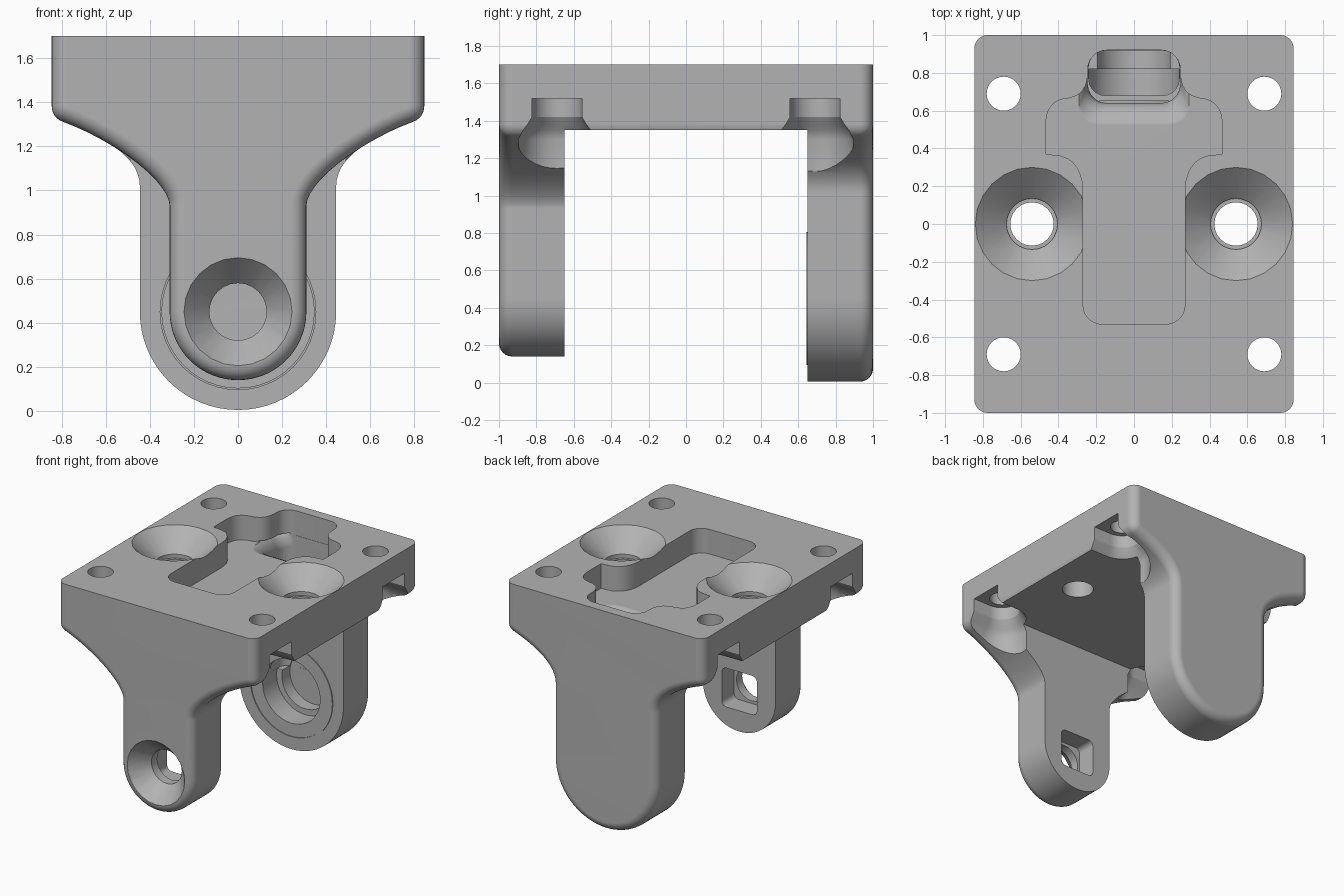
import bpy, bmesh
from math import sin, cos, pi, radians
from mathutils import Vector
from mathutils.geometry import interpolate_bezier

cube = bpy.data.objects.get("Cube")
if cube:
    bpy.data.objects.remove(cube, do_unlink=True)

grey = bpy.data.materials.new("matte grey")
grey.use_nodes = True
grey.diffuse_color = (0.45, 0.45, 0.45, 1)
grey.node_tree.nodes["Principled BSDF"].inputs["Base Color"].default_value = (0.45, 0.45, 0.45, 1)


def loft(name, sections, capped=True):
    """Skin closed 3D outlines that share a point count."""
    bm = bmesh.new()
    rings = [[bm.verts.new(p) for p in s] for s in sections]
    pairs = list(zip(rings, rings[1:]))
    if capped:
        bm.faces.new(rings[0])
        bm.faces.new(rings[-1])
    else:
        pairs.append((rings[-1], rings[0]))
    n = len(rings[0])
    for a, b in pairs:
        for i in range(n):
            j = (i + 1) % n
            bm.faces.new((a[i], a[j], b[j], b[i]))
    bmesh.ops.recalc_face_normals(bm, faces=bm.faces)
    mesh = bpy.data.meshes.new(name)
    bm.to_mesh(mesh)
    bm.free()
    mesh.materials.append(grey)
    obj = bpy.data.objects.new(name, mesh)
    bpy.context.collection.objects.link(obj)
    return obj


def combine(target, tool, operation="DIFFERENCE"):
    mod = target.modifiers.new("combine", "BOOLEAN")
    mod.operation, mod.solver, mod.object = operation, "EXACT", tool
    bpy.context.view_layer.objects.active = target
    bpy.ops.object.modifier_apply(modifier=mod.name)
    bpy.data.objects.remove(tool, do_unlink=True)


def arc(cx, cy, r, a0, a1, n):
    return [(cx + r * cos(radians(a0 + (a1 - a0) * i / n)),
             cy + r * sin(radians(a0 + (a1 - a0) * i / n))) for i in range(n + 1)]


def circle(cx, cy, r, n=24):
    return arc(cx, cy, r, 0, 360, n)[:-1]


def rounded(x0, x1, y0, y1, r):
    return (arc(x1 - r, y1 - r, r, 0, 90, 5) + arc(x0 + r, y1 - r, r, 90, 180, 5)
            + arc(x0 + r, y0 + r, r, 180, 270, 5) + arc(x1 - r, y0 + r, r, 270, 360, 5))


def at_z(points, z):
    return [(x, y, z) for x, y in points]


def at_y(points, y):
    return [(x, y, z) for x, z in points]


def bezier(points, n):
    ps = [Vector((x, y, 0)) for x, y in points]
    return [(p.x, p.y) for p in interpolate_bezier(*ps, n)]


# Bracket halves: flared leg outline with a rounded outer rim
TOP, UNDER, INNER, PIN = 1.70, 1.35, 0.65, 0.45
FILLET = 0.07


def half(name, side, width, flare):
    right = [(0.845, TOP)]
    right += bezier([(0.845, 1.386), (0.845, 1.35), (0.826, 1.322), (0.792, 1.311)], 7)
    right += bezier([(0.792, 1.311)] + flare, 14)[1:]
    right += arc(0, PIN, width, 0, -90, 16)
    outline = right + [(-x, z) for x, z in reversed(right[:-1])]
    n = len(outline)
    normals = []
    for i in range(n):
        (xa, za), (xb, zb) = outline[i - 1], outline[(i + 1) % n]
        d = Vector((xb - xa, zb - za)).normalized()
        normals.append(Vector((-d.y, d.x)))
    normals[0], normals[-1] = Vector((1, 0)), Vector((-1, 0))
    if normals[n // 2].y > 0:
        normals[1:-1] = [-v for v in normals[1:-1]]

    def inset(d):
        return [(p[0] - v.x * d, p[1] - v.y * d) for p, v in zip(outline, normals)]

    sections = [at_y(outline, 0)]
    for k in range(7):
        a = k / 6 * pi / 2
        sections.append(at_y(inset(FILLET * (1 - cos(a))), side * (1 - FILLET + FILLET * sin(a))))
    obj = loft(name, sections)
    # Open space between the legs
    gap = [(-1, -1), (1, -1), (1, UNDER), (-1, UNDER)]
    combine(obj, loft("gap", [at_y(gap, -INNER), at_y(gap, INNER)]))
    return obj


body = half("bracket_body", -1, 0.31, [(0.56, 1.225), (0.31, 1.04), (0.31, 0.93)])
back = half("back_half", 1, 0.445, [(0.60, 1.24), (0.445, 1.15), (0.445, 1.02)])
combine(body, back, "UNION")

# Top pocket with a cable opening at its back
edge = arc(0.17, -0.43, 0.10, -90, 0, 6)
edge += bezier([(0.27, 0.18), (0.27, 0.29), (0.33, 0.365), (0.42, 0.365)], 8)
edge += [(0.467, 0.37)]
edge += bezier([(0.467, 0.53), (0.467, 0.62), (0.42, 0.66), (0.35, 0.665)], 7)
edge += bezier([(0.34, 0.667), (0.28, 0.68), (0.25, 0.72), (0.245, 0.79)], 7)
edge += arc(0.145, 0.82, 0.10, 0, 90, 6)
edge += [(-x, y) for x, y in reversed(edge)]
combine(body, loft("pocket", [at_z(edge, 1.51), at_z(edge, 1.8)]))

ramp = [(1.40, 0), (1.44, 0.015), (1.48, 0.05), (1.505, 0.10), (1.52, 0.15)]
combine(body, loft("ramp", [at_z(rounded(-0.245 - d * 0.4, 0.245 + d * 0.4, 0.64 - d, 0.918, 0.10), z)
                            for z, d in ramp]))

# Cable channel, opening on the inner face above the bearing seat
slot = rounded(-0.245, 0.245, 0.64, 0.92, 0.10)
combine(body, loft("upper_channel", [at_z(slot, 0.82), at_z(slot, 1.45)]))
slot = rounded(-0.24, 0.24, 0.68, 0.919, 0.09)
combine(body, loft("lower_channel", [at_z(slot, 0.5), at_z(slot, 0.9)]))

# Stepped bearing seat in the back leg
seat = [(0.6, 0.245), (0.82, 0.245), (0.82, 0.20), (0.918, 0.20)]
combine(body, loft("bearing_seat", [at_y(circle(0, PIN, r, 40), y) for y, r in seat]))

# Countersunk pivot hole and square nut pocket in the front leg
sink = [(-1.02, 0.263), (-0.87, 0.13), (-0.6, 0.13)]
combine(body, loft("pivot_hole", [at_y(circle(0, PIN, r), y) for y, r in sink]))
nut = rounded(-0.15, 0.15, PIN - 0.15, PIN + 0.15, 0.04)
combine(body, loft("nut_pocket", [at_y(nut, -0.80), at_y(nut, -0.6)]))

# Large countersunk holes through the plate
for sx in (-1, 1):
    cone = [(1.2, 0.115), (1.52, 0.115), (1.52, 0.135), (1.55, 0.135), (1.70, 0.30), (1.72, 0.322)]
    combine(body, loft("plate_hole", [at_z(circle(sx * 0.54, 0, r), z) for z, r in cone]))

# Corner screw holes with side-opening recesses that widen downwards
recess = [(1.0, 0.205), (1.30, 0.205), (1.35, 0.18), (1.38, 0.157), (1.42, 0.133), (1.52, 0.133)]
for sx in (-1, 1):
    for sy in (-1, 1):
        cx, cy = sx * 0.69, sy * 0.69
        sections = []
        for z, r in recess:
            u = arc(0.69, cy, r, 90, 270, 16) + [(1, cy - r), (1, cy + r)]
            sections.append(at_z([(sx * x, y) for x, y in u], z))
        combine(body, loft("recess", sections))
        hole = circle(cx, cy, 0.09, 32)
        combine(body, loft("screw_hole", [at_z(hole, 1.4), at_z(hole, 1.8)]))

# Thin raised rim around the bearing seat
rim = loft("bearing_rim", [at_y(circle(0, PIN, r, 48), y) for y, r in
                           ((0.652, 0.355), (0.643, 0.355), (0.643, 0.345), (0.652, 0.345))], False)

for obj in (body, rim):
    bpy.ops.object.select_all(action="DESELECT")
    obj.select_set(True)
    bpy.context.view_layer.objects.active = obj
    bpy.ops.object.shade_smooth_by_angle(angle=radians(28))
    obj.modifiers.new("clean_shading", "WEIGHTED_NORMAL").keep_sharp = True
